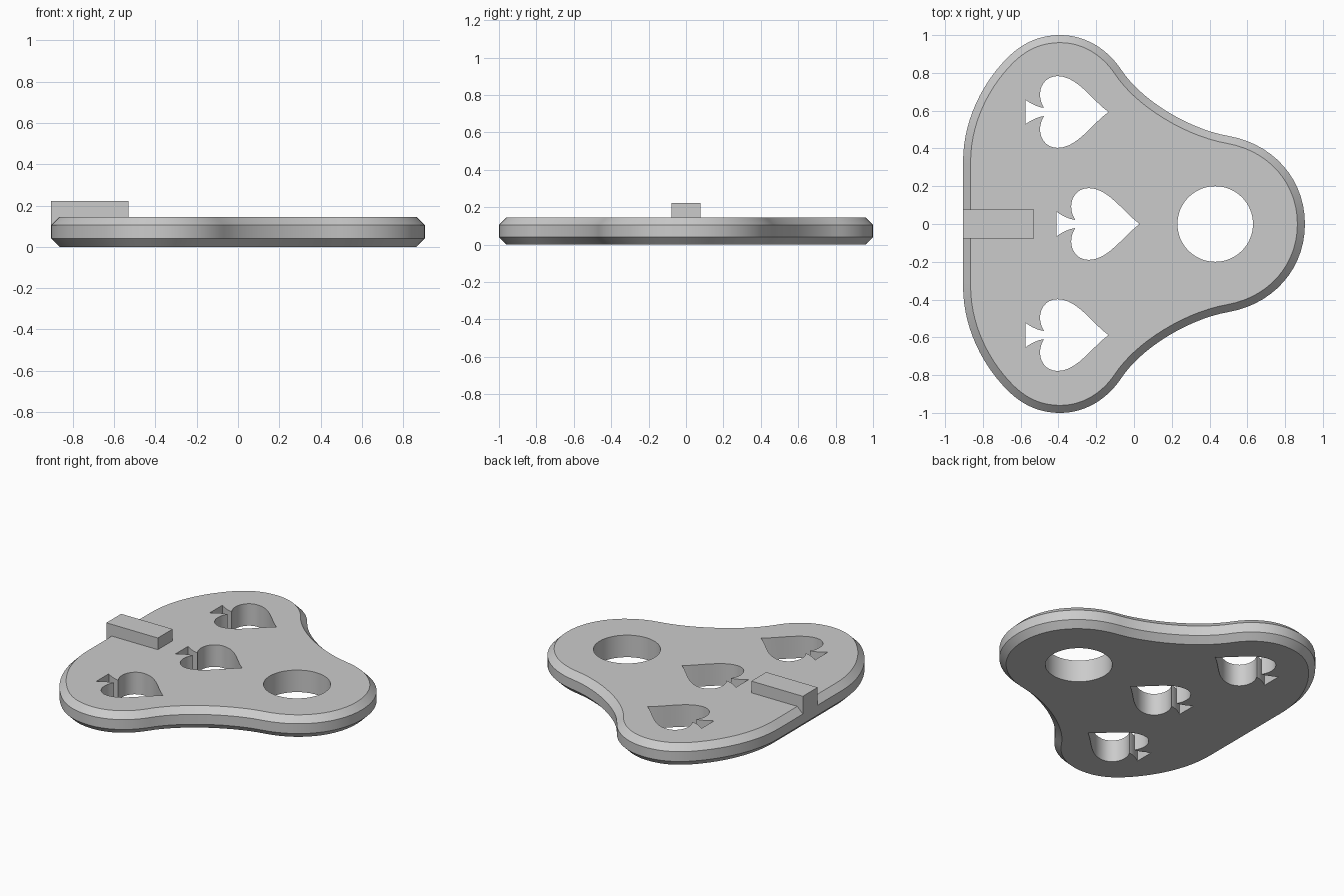
import bpy, bmesh, math
from mathutils import Vector
from mathutils.geometry import interpolate_bezier

cube = bpy.data.objects.get("Cube")
if cube:
    bpy.data.objects.remove(cube, do_unlink=True)

THICK, CHAMFER = 0.145, 0.04

grey = bpy.data.materials.new("plain grey")
grey.use_nodes = True
colour = (0.6, 0.6, 0.6, 1)
grey.diffuse_color = colour
grey.node_tree.nodes["Principled BSDF"].inputs["Base Color"].default_value = colour


def trace(path, steps):
    """Sample a chain of bezier spans: anchor, handle, handle, anchor, ..."""
    pts = [Vector(p).to_3d() for p in path]
    out = [pts[0]]
    for i in range(0, len(pts) - 1, 3):
        a, h1, h2, b = pts[i:i + 4]
        out += interpolate_bezier(a, h1, h2, b, steps + 1)[1:]
    return out


def mirrored(half):
    """Close a half outline by reflecting it across the x axis."""
    other = [Vector((p.x, -p.y, 0)) for p in reversed(half) if abs(p.y) > 1e-4]
    return half + other


def offset(loop, d):
    """Move a counter-clockwise loop inward by d."""
    out = []
    for i, p in enumerate(loop):
        t = (loop[(i + 1) % len(loop)] - loop[i - 1]).normalized()
        out.append(p + Vector((-t.y, t.x, 0)) * d)
    return out


def loft(name, loops):
    """Solid from stacked (loop, z) sections with flat end caps."""
    bm = bmesh.new()
    rings = [[bm.verts.new((p.x, p.y, z)) for p in loop] for loop, z in loops]
    n = len(rings[0])
    for low, high in zip(rings, rings[1:]):
        for i in range(n):
            j = (i + 1) % n
            bm.faces.new((low[i], low[j], high[j], high[i]))
    bm.faces.new(rings[0][::-1])
    bm.faces.new(rings[-1])
    bmesh.ops.recalc_face_normals(bm, faces=bm.faces)
    mesh = bpy.data.meshes.new(name)
    bm.to_mesh(mesh)
    bm.free()
    mesh.materials.append(grey)
    obj = bpy.data.objects.new(name, mesh)
    bpy.context.collection.objects.link(obj)
    return obj


# Three-lobed plate with chamfered rims
outline = mirrored(trace([
    (0.905, 0), (0.905, 0.24), (0.735, 0.425), (0.5, 0.466),
    (0.3, 0.5), (0.04, 0.65), (-0.07, 0.82),
    (-0.145, 0.93), (-0.26, 1.0), (-0.39, 1.0),
    (-0.5, 1.0), (-0.59, 0.96), (-0.67, 0.88),
    (-0.8, 0.75), (-0.905, 0.55), (-0.905, 0.33),
    (-0.905, 0.22), (-0.905, 0.11), (-0.905, 0)], 14))
inner = offset(outline, CHAMFER)
plate = loft("plate", [(inner, 0), (outline, CHAMFER),
                       (outline, THICK - CHAMFER), (inner, THICK)])

# Spade-shaped cutters and the round hole cutter
spade = mirrored(trace([
    (0.03, 0), (-0.06, 0.065), (-0.135, 0.19), (-0.24, 0.19),
    (-0.32, 0.19), (-0.36, 0.1), (-0.312, 0.022),
    (-0.34, 0.025), (-0.375, 0.04), (-0.41, 0.065)], 10))
ring = [Vector((0.43 + 0.2 * math.cos(a), 0.2 * math.sin(a), 0))
        for a in (math.tau * i / 64 for i in range(64))]
holes = [("round_hole_cutter", ring)]
for side, dx, dy in (("left", -0.165, 0.593), ("middle", 0, 0), ("right", -0.165, -0.588)):
    holes.append((side + "_spade_cutter", [p + Vector((dx, dy, 0)) for p in spade]))

bpy.ops.object.select_all(action='DESELECT')
plate.select_set(True)
bpy.context.view_layer.objects.active = plate
for name, loop in holes:
    cutter = loft(name, [(loop, -0.1), (loop, THICK + 0.1)])
    cutter.hide_render = True
    mod = plate.modifiers.new(name, 'BOOLEAN')
    mod.operation, mod.solver, mod.object = 'DIFFERENCE', 'EXACT', cutter
    bpy.ops.object.modifier_apply(modifier=name)
    bpy.data.objects.remove(cutter, do_unlink=True)
bpy.ops.object.shade_smooth_by_angle(angle=math.radians(25))

# Raised tab, flush with the straight edge
tab = [Vector((x, y, 0)) for x, y in
       ((-0.905, -0.077), (-0.53, -0.077), (-0.53, 0.077), (-0.905, 0.077))]
loft("tab", [(tab, THICK - CHAMFER), (tab, 0.222)])
